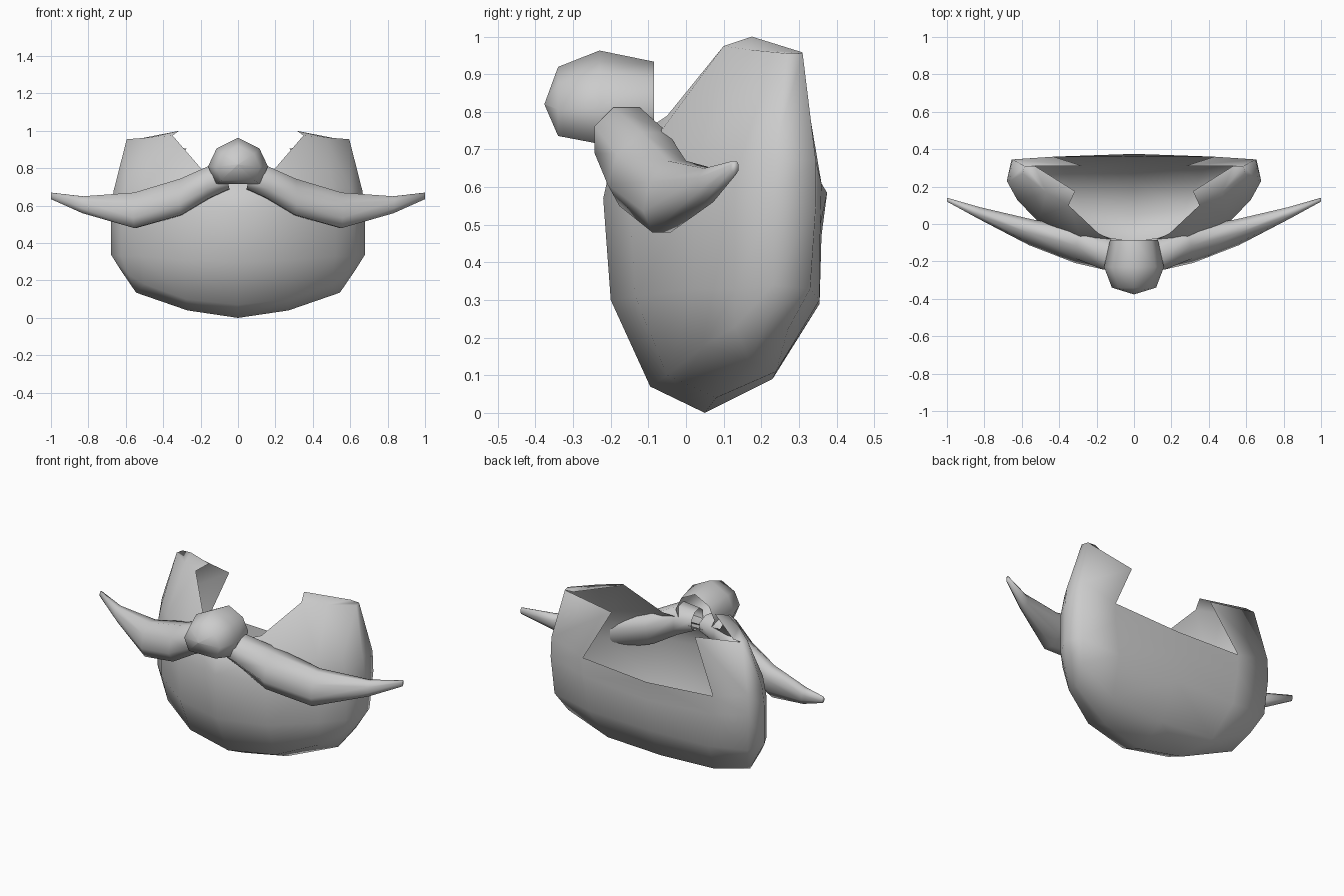
import bpy, bmesh, math

if "Cube" in bpy.data.objects:
    bpy.data.objects.remove(bpy.data.objects["Cube"])


def finish(name, bm):
    bmesh.ops.remove_doubles(bm, verts=bm.verts, dist=0.001)
    bmesh.ops.dissolve_degenerate(bm, edges=bm.edges, dist=0.0005)
    bmesh.ops.recalc_face_normals(bm, faces=bm.faces)
    me = bpy.data.meshes.new(name)
    bm.to_mesh(me)
    bm.free()
    for p in me.polygons:
        p.use_smooth = True
    ob = bpy.data.objects.new(name, me)
    bpy.context.collection.objects.link(ob)
    return ob


def skin(bm, rows, closed=False, skip=()):
    grid = [[bm.verts.new(p) for p in row] for row in rows]
    for r in range(len(grid) - 1):
        n = len(grid[r])
        for c in range(n if closed else n - 1):
            if (r, c) in skip:
                continue
            d = (c + 1) % n
            bm.faces.new((grid[r][c], grid[r][d], grid[r + 1][d], grid[r + 1][c]))
    return grid


# Beard shell: half rings from keel to rim, running front centre -> side -> back centre
corner = (.545, .17, .135)
rows = [
    [(0, .05, 0), (.27, .08, .04), corner, corner, corner, corner, (.27, .08, .04), (0, .05, 0)],
    [(0, -.095, .07), (.28, -.05, .1), (.5, .05, .18), (.585, .13, .23),
     (.63, .22, .26), (.59, .27, .22), (.35, .24, .11), (0, .23, .09)],
    [(0, -.2, .3), (.29, -.135, .31), (.52, .02, .33), (.625, .13, .33),
     (.68, .23, .34), (.64, .33, .33), (.4, .355, .3), (0, .355, .29)],
    [(0, -.22, .57), (.29, -.15, .57), (.52, .02, .57), (.625, .13, .57),
     (.68, .23, .57), (.655, .345, .55), (.43, .357, .5), (0, .36, .47)],
    [(0, -.2, .66), (.27, -.11, .69), (.5, .04, .7), (.6, .13, .69),
     (.665, .23, .68), (.65, .345, .67), (.43, .36, .61), (0, .375, .585)],
    [(0, -.14, .73), (.19, -.05, .79), (.35, .1, .975), (.47, .17, .965),
     (.595, .27, .955), (.585, .31, .955), (.275, .31, .905), (0, .375, .6)],
]
bm = bmesh.new()
g = skin(bm, rows, skip={(4, 6)})
# narrow lid on top of the sideburn
tip, back = bm.verts.new((.315, .175, 1.0)), bm.verts.new((.53, .31, .958))
c, t, d, e = g[5][2:6]
bm.faces.new((c, t, tip))
bm.faces.new((t, back, tip))
bm.faces.new((t, d, e, back))
m = finish("beard", bm).modifiers.new("mirror", 'MIRROR')
m.use_clip = True

# Moustache half: oval sections (x, y centre, half depth, z top, z bottom, lean of the section)
sections = [
    (.04, -.165, .075, .80, .69, 0),
    (.15, -.158, .085, .812, .64, 0),
    (.30, -.113, .083, .745, .55, .03),
    (.55, -.045, .06, .67, .48, .02),
    (.83, .06, .03, .65, .56, 0),
    (1.0, .13, .01, .67, .635, 0),
]
k = 1 / math.cos(math.pi / 8)
angles = [math.tau * (i + .5) / 8 for i in range(8)]
tube = []
for x, y, d, zt, zb, lean in sections:
    tube.append([(min(1, x - .2 * d * math.sin(a)), y + k * (d * math.sin(a) + lean * math.cos(a)),
                  (zt + zb) / 2 + k * (zt - zb) / 2 * math.cos(a)) for a in angles])
bm = bmesh.new()
g = skin(bm, tube, closed=True)
bm.faces.new(g[-1])
m = finish("moustache", bm).modifiers.new("mirror", 'MIRROR')
m.use_mirror_merge = False

# Nose: heptagonal rings along y, open at the back
profile = [(0, .963), (.115, .905), (.16, .81), (.12, .715), (-.12, .715), (-.16, .81), (-.115, .905)]
rings = []
for y, s, dz in [(-.085, .8, 0), (-.23, 1, 0), (-.34, .74, -.005), (-.376, .01, .005)]:
    rings.append([(x * s, y, .815 + (z - .815) * s + dz) for x, z in profile])
bm = bmesh.new()
g = skin(bm, rings, closed=True)
bm.faces.new(g[-1])
finish("nose", bm)
